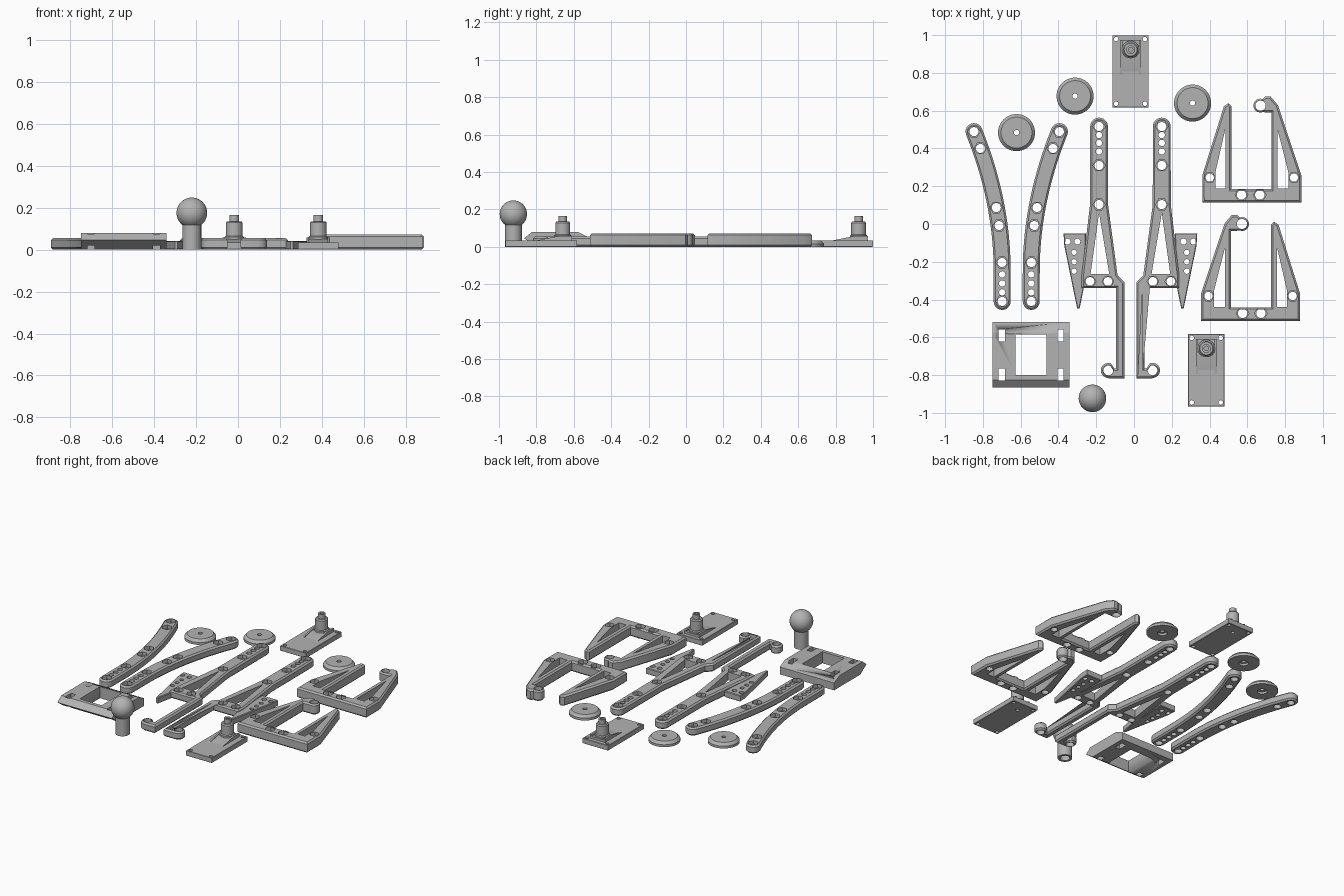
import bpy, bmesh, math
from mathutils import Vector

if "Cube" in bpy.data.objects:
    bpy.data.objects.remove(bpy.data.objects["Cube"])

grey = bpy.data.materials.new("grey_plastic")
grey.diffuse_color = (0.45, 0.45, 0.45, 1)
grey.use_nodes = True
grey.node_tree.nodes["Principled BSDF"].inputs["Base Color"].default_value = grey.diffuse_color


def finish(name, bm):
    bmesh.ops.recalc_face_normals(bm, faces=bm.faces[:])
    me = bpy.data.meshes.new(name)
    bm.to_mesh(me)
    bm.free()
    me.materials.append(grey)
    ob = bpy.data.objects.new(name, me)
    bpy.context.collection.objects.link(ob)
    bpy.ops.object.select_all(action='DESELECT')
    ob.select_set(True)
    bpy.context.view_layer.objects.active = ob
    bpy.ops.object.shade_smooth_by_angle(angle=math.radians(30))
    return ob


def arc(cx, cy, r, a0, a1, n=10):
    angles = [math.radians(a0 + (a1 - a0) * i / n) for i in range(n + 1)]
    return [(cx + r * math.cos(a), cy + r * math.sin(a)) for a in angles]


def circle(cx, cy, r, n=24):
    return arc(cx, cy, r, 0, 360, n)[:-1]


def hexagon(cx, cy, r, n=24):
    # hexagon sampled with the same point count as a circle
    pts = []
    for i in range(n):
        a = 2 * math.pi * i / n
        d = r * math.cos(math.pi / 6) / math.cos(a % (math.pi / 3) - math.pi / 6)
        pts.append((cx + d * math.cos(a), cy + d * math.sin(a)))
    return pts


def inset(pts, d):
    # move a counter-clockwise outline inwards
    out, n = [], len(pts)
    for i in range(n):
        p, c, q = (Vector(pts[(i + k) % n]) for k in (-1, 0, 1))
        e, f = (c - p).normalized(), (q - c).normalized()
        n1, n2 = Vector((-e.y, e.x)), Vector((-f.y, f.x))
        m = (n1 + n2) / max(0.5, 1 + n1.dot(n2))
        out.append(tuple(c + m * d))
    return out


def plate(name, outline, height, hexes=(), rounds=(), windows=(), bevel=0.01, place=lambda x, y: (x, y)):
    # bevelled slab with nut pockets, round holes and polygon windows
    h, b = height, bevel
    small = inset(outline, b)
    walls = [[(small, 0), (outline, b), (outline, h - b), (small, h)]]
    for x, y, r in hexes:
        c, k = circle(x, y, r), hexagon(x, y, r * 1.35)
        walls.append([(c, 0), (c, h * 0.6), (k, h * 0.6), (k, h)])
    walls += [[(circle(x, y, r, 16), z) for z in (0, h)] for x, y, r in rounds]
    walls += [[(w, z) for z in (0, h)] for w in windows]
    bm = bmesh.new()
    caps = [[], []]
    for wall in walls:
        rings = [[bm.verts.new((*place(*p), z)) for p in pts] for pts, z in wall]
        for lo, hi in zip(rings, rings[1:]):
            for i in range(len(lo)):
                j = (i + 1) % len(lo)
                bm.faces.new((lo[i], lo[j], hi[j], hi[i]))
        for cap, ring in zip(caps, (rings[0], rings[-1])):
            cap += [bm.edges.get((ring[i - 1], ring[i])) for i in range(len(ring))]
    for cap, nz in zip(caps, (-1, 1)):
        bmesh.ops.triangle_fill(bm, edges=cap, use_beauty=True, normal=(0, 0, nz))
    return finish(name, bm)


def lathe(name, profile, x, y, n=32):
    # closed (radius, height) profile turned about a vertical axis
    bm = bmesh.new()
    vs = [bm.verts.new((r, 0, z)) for r, z in profile]
    es = [bm.edges.new((vs[i - 1], vs[i])) for i in range(len(vs))]
    bmesh.ops.spin(bm, geom=vs + es, axis=(0, 0, 1), cent=(0, 0, 0), angle=2 * math.pi, steps=n)
    bmesh.ops.remove_doubles(bm, verts=bm.verts[:], dist=1e-4)
    bmesh.ops.translate(bm, verts=bm.verts[:], vec=(x, y, 0))
    return finish(name, bm)


def prism(name, profile, x0, x1):
    # (y, z) profile extruded along x
    bm = bmesh.new()
    f = bm.faces.new([bm.verts.new((x0, y, z)) for y, z in profile])
    g = bmesh.ops.extrude_face_region(bm, geom=[f])["geom"]
    bmesh.ops.translate(bm, verts=[v for v in g if isinstance(v, bmesh.types.BMVert)], vec=(x1 - x0, 0, 0))
    return finish(name, bm)


# pair of curved arms
def bow(y):
    return 0.077 + 0.273 * max(0, y + 0.25) ** 2


ys = [-0.41 + 0.899 * i / 20 for i in range(21)]
lean = [math.degrees(math.atan(0.546 * max(0, y + 0.25))) for y in ys]


def side(s):
    return [(bow(y) + s * 0.045 * math.cos(math.radians(t)), y - s * 0.045 * math.sin(math.radians(t)))
            for y, t in zip(ys, lean)]


arm = (side(1) + arc(bow(ys[-1]), ys[-1], 0.045, -lean[-1], 180 - lean[-1])[1:-1]
       + side(-1)[::-1] + arc(bow(-0.41), -0.41, 0.045, 180, 360)[1:-1])
for tag, s in (("left", -1), ("right", 1)):
    plate("curved_arm_" + tag, arm, 0.055,
          hexes=[(bow(y), y, 0.024) for y in (0.489, 0.4, 0.087, -0.008, -0.204, -0.41)],
          rounds=[(bow(y), y, 0.017) for y in (-0.267, -0.315, -0.362)],
          place=lambda x, y: (-0.621 + s * x, y))

# pair of long frames with hooks and side wings
frame = (arc(0.166, 0.516, 0.047, 0, 180, 14)
         + [(0.118, 0.1), (0.068, -0.272), (0.031, -0.31), (0.031, -0.817), (0.115, -0.817)]
         + arc(0.117, -0.775, 0.04, -70, 110, 8)
         + [(0.085, -0.765), (0.075, -0.765), (0.075, -0.338), (0.258, -0.338), (0.258, -0.27), (0.214, 0.1)])
wing = [(0.354, -0.05), (0.235, -0.05), (0.245, -0.33), (0.269, -0.447), (0.282, -0.447), (0.35, -0.115)]
for tag, s in (("left", -1), ("right", 1)):
    put = lambda x, y: (-0.019 + s * x, y)
    plate("long_frame_" + tag, frame, 0.055,
          hexes=[(0.166, y, 0.024) for y in (0.516, 0.31, 0.103)] + [(0.214, -0.304, 0.023), (0.119, -0.304, 0.023)],
          rounds=[(0.166, y, 0.017) for y in (0.471, 0.429, 0.384)] + [(0.117, -0.775, 0.026)],
          windows=[[(0.166, 0.06), (0.112, -0.265), (0.211, -0.265)]], place=put)
    plate("wing_" + tag, wing, 0.042, bevel=0.004, place=put,
          rounds=[(0.333, -0.093, 0.016), (0.281, -0.093, 0.016)]
          + [(0.298, y, 0.014) for y in (-0.15, -0.2, -0.25)])

# pair of two-legged hooked brackets
bracket = ([(-0.262, 0), (0.262, 0), (0.262, 0.145), (0.138, 0.515), (0.1, 0.56), (0.07, 0.56)]
           + arc(0.045, 0.513, 0.037, 70, 290, 10)
           + [(0.075, 0.477), (0.103, 0.477), (0.103, 0.072), (-0.108, 0.072), (-0.108, 0.51),
              (-0.124, 0.525), (-0.148, 0.51), (-0.262, 0.145)])
for tag, s, cx, cy in (("back", 1, 0.624, 0.114), ("front", -1, 0.617, -0.513)):
    plate("bracket_" + tag, bracket, 0.072,
          hexes=[(-0.223, 0.132, 0.022), (0.223, 0.132, 0.022), (-0.055, 0.04, 0.025), (0.042, 0.04, 0.025)],
          rounds=[(0.045, 0.513, 0.028)],
          windows=[[(-0.14, 0.39), (-0.193, 0.16), (-0.193, 0.074), (-0.14, 0.074)],
                   [(0.135, 0.39), (0.135, 0.074), (0.193, 0.074), (0.193, 0.16)]],
          place=lambda x, y: (cx + s * x, cy + y))

# base plates with hollow posts
for tag, cx, cy in (("back", -0.018, 0.923), ("front", 0.383, -0.659)):
    x0, x1, y0, y1 = cx - 0.097, cx + 0.096, cy - 0.306, cy + 0.076
    plate("mount_plate_" + tag, [(x0, y0), (x1, y0), (x1, y1), (x0, y1)], 0.035, bevel=0.002,
          rounds=[(x, y, 0.012) for x in (x0 + 0.02, x1 - 0.02) for y in (y0 + 0.02, y1 - 0.02)]
          + [(cx, cy, 0.012)])
    for s in (-1, 1):
        prism("rib_" + tag, [(cy + 0.05, 0.03), (cy + 0.05, 0.058), (cy - 0.02, 0.058), (cy - 0.14, 0.034)],
              cx + s * 0.05 - 0.006, cx + s * 0.05 + 0.006)
    prism("ramp_" + tag, [(cy + 0.05, 0.03), (cy + 0.05, 0.05), (cy - 0.04, 0.05), (cy - 0.14, 0.03)],
          cx - 0.045, cx + 0.045)
    lathe("post_" + tag, [(0.012, 0.03), (0.046, 0.03), (0.046, 0.06), (0.04, 0.065), (0.04, 0.128), (0.034, 0.135),
                          (0.023, 0.135), (0.023, 0.165), (0.012, 0.165)], cx, cy, 24)

# round washers with a pocket underneath
for i, (x, y) in enumerate(((-0.312, 0.677), (-0.622, 0.484), (0.31, 0.64))):
    lathe("washer_%d" % (i + 1), [(0.03, 0), (0.098, 0), (0.098, 0.016), (0.082, 0.034), (0.014, 0.034),
                                  (0.014, 0.015), (0.03, 0.015)], x, y, 48)

# ball on a hollow stem
ball = [(x, z) for x, z in arc(0, 0.175, 0.073, -52, 90, 18)]
ball[-1] = (0, ball[-1][1])
lathe("ball_stem", [(0, 0.06), (0.03, 0.06), (0.03, 0), (0.045, 0)] + ball, -0.22, -0.923, 40)

# square buckle with window and strap slots
buckle = prism("buckle", [(-0.865, 0.045), (-0.825, 0.078), (-0.575, 0.078), (-0.518, 0.05),
                          (-0.518, 0), (-0.80, 0)], -0.749, -0.341)
cuts = [(-0.545, -0.692, 0.082, 0.108)] + [(x, y, 0.017, 0.032) for x in (-0.7, -0.389) for y in (-0.59, -0.796)]
for x, y, w, d in cuts:
    cutter = prism("cutter", [(y - d, -0.1), (y + d, -0.1), (y + d, 0.2), (y - d, 0.2)], x - w, x + w)
    mod = buckle.modifiers.new("cut", 'BOOLEAN')
    mod.operation, mod.solver, mod.object = 'DIFFERENCE', 'EXACT', cutter
    bpy.context.view_layer.objects.active = buckle
    bpy.ops.object.modifier_apply(modifier=mod.name)
    bpy.data.objects.remove(cutter)
